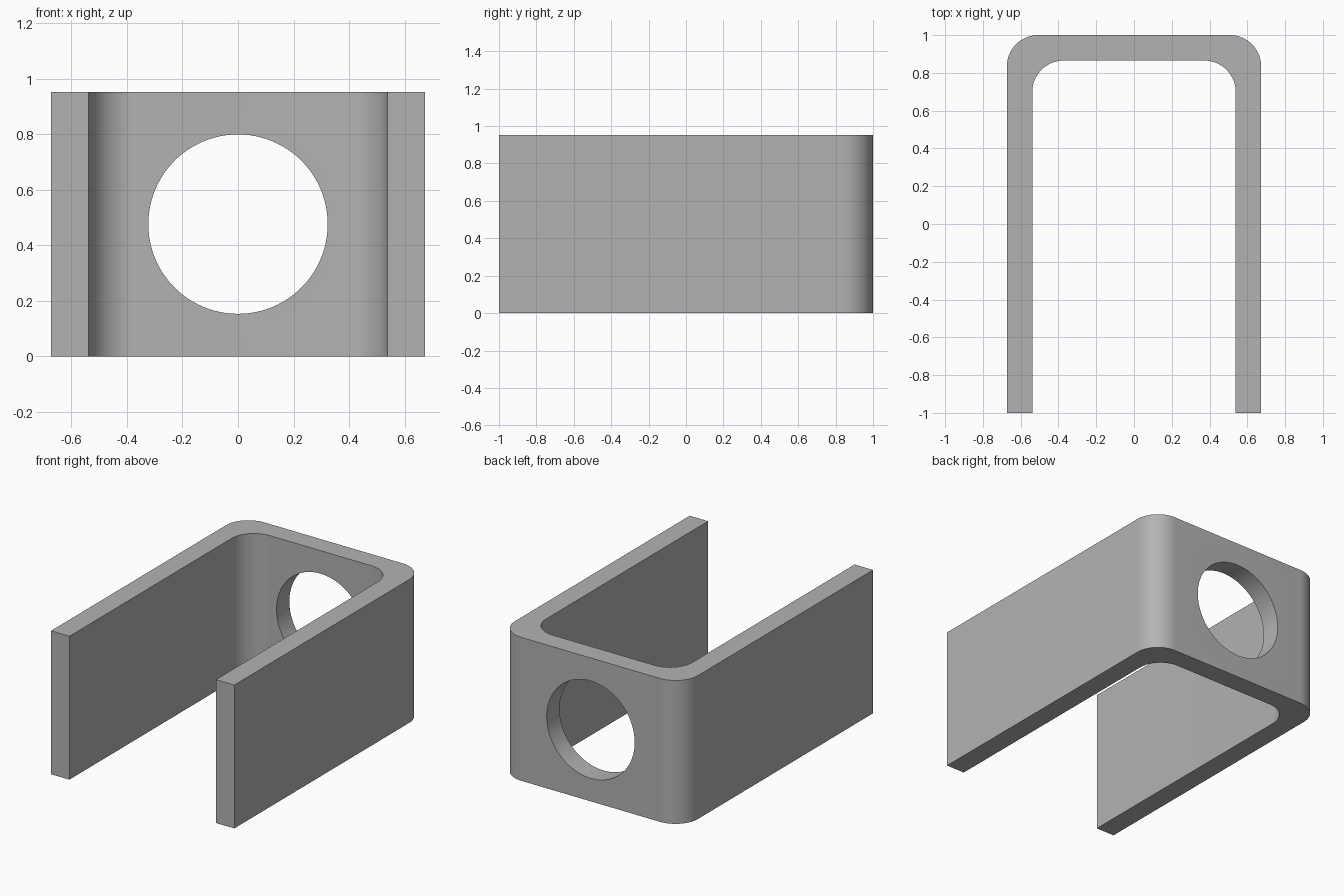
import bpy, bmesh, math
from mathutils import Vector

if "Cube" in bpy.data.objects:
    bpy.data.objects.remove(bpy.data.objects["Cube"], do_unlink=True)

HEIGHT = 0.952
HALF_WIDTH = 0.673
WALL = 0.135
BEND = 0.165          # corner radius, inside and outside
HOLE_RADIUS = 0.323
STEPS = 16

grey = bpy.data.materials.new("plain grey")
grey.use_nodes = True
colour = (0.45, 0.45, 0.45, 1)
grey.diffuse_color = colour
grey.node_tree.nodes["Principled BSDF"].inputs["Base Color"].default_value = colour


def right_half(half, back):
    """One side of a U outline, from the open end around the bend."""
    points = [(half, -1)]
    for i in range(STEPS + 1):
        a = math.pi / 2 * i / STEPS
        points.append((half - BEND + BEND * math.cos(a),
                       back - BEND + BEND * math.sin(a)))
    return points


def full_u(half, back):
    side = right_half(half, back)
    return side + [(-x, y) for x, y in reversed(side)]


# U-shaped bracket extruded from its plan outline
outline = full_u(HALF_WIDTH, 1) + full_u(HALF_WIDTH - WALL, 1 - WALL)[::-1]
bm = bmesh.new()
base = bm.faces.new([bm.verts.new((x, y, 0)) for x, y in outline])
top = bmesh.ops.extrude_face_region(bm, geom=[base])
bmesh.ops.translate(bm, vec=Vector((0, 0, HEIGHT)),
                    verts=[g for g in top["geom"] if isinstance(g, bmesh.types.BMVert)])
bmesh.ops.recalc_face_normals(bm, faces=bm.faces)
mesh = bpy.data.meshes.new("u_bracket")
bm.to_mesh(mesh)
bm.free()
mesh.materials.append(grey)
bracket = bpy.data.objects.new("u_bracket", mesh)
bpy.context.collection.objects.link(bracket)

# Round hole through the back wall
bpy.ops.mesh.primitive_cylinder_add(vertices=96, radius=HOLE_RADIUS, depth=0.5,
                                    location=(0, 1 - WALL / 2, HEIGHT / 2),
                                    rotation=(math.pi / 2, 0, 0))
cutter = bpy.context.object
cutter.name = "hole_cutter"
cutter.hide_render = True
cutter.data.materials.append(grey)

bpy.ops.object.select_all(action="DESELECT")
bracket.select_set(True)
bpy.context.view_layer.objects.active = bracket
cut = bracket.modifiers.new("back_hole", "BOOLEAN")
cut.operation = "DIFFERENCE"
cut.solver = "EXACT"
cut.object = cutter
bpy.ops.object.modifier_apply(modifier=cut.name)
bpy.data.objects.remove(cutter, do_unlink=True)

# Smooth bends and bore, crisp edges elsewhere
bpy.ops.object.shade_smooth_by_angle(angle=math.radians(30))
